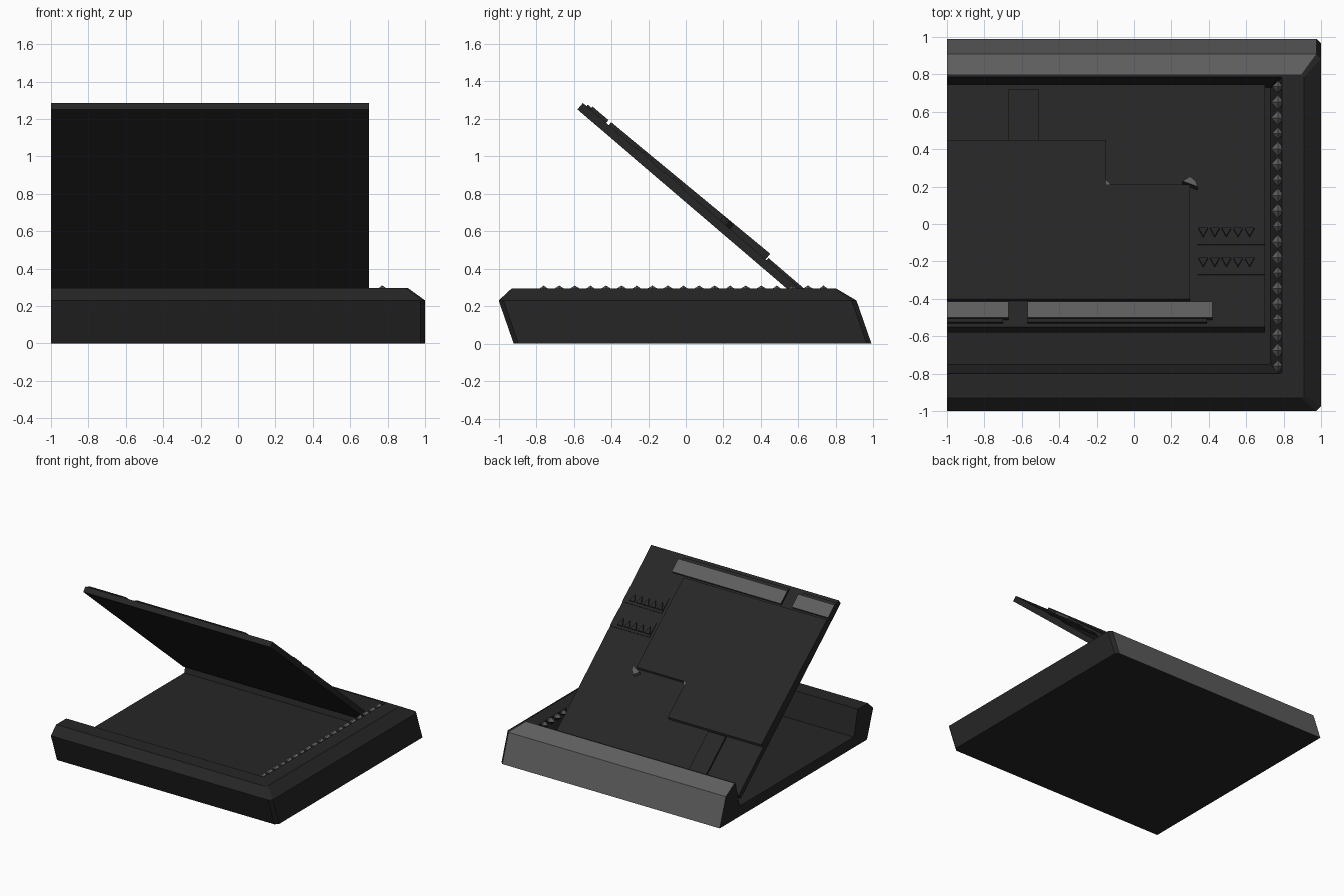
import bpy, bmesh, math
from mathutils import Vector

cube = bpy.data.objects.get("Cube")
if cube:
    bpy.data.objects.remove(cube, do_unlink=True)


def material(name, rgb):
    m = bpy.data.materials.new(name)
    m.use_nodes = True
    m.diffuse_color = (*rgb, 1)
    m.node_tree.nodes["Principled BSDF"].inputs["Base Color"].default_value = (*rgb, 1)
    return m


DARK = material("charcoal", (0.019, 0.019, 0.019))
GREY = material("mid grey", (0.11, 0.11, 0.11))


def finish(name, bm, grey_rule=None):
    """Turn a bmesh into a flat shaded object; faces passing the rule are grey."""
    bmesh.ops.recalc_face_normals(bm, faces=bm.faces)
    bm.normal_update()
    for f in bm.faces:
        f.material_index = int(bool(grey_rule and grey_rule(f)))
    mesh = bpy.data.meshes.new(name)
    bm.to_mesh(mesh)
    bm.free()
    mesh.materials.append(DARK)
    mesh.materials.append(GREY)
    obj = bpy.data.objects.new(name, mesh)
    bpy.context.collection.objects.link(obj)
    return obj


# Base tray: U-shaped sections lofted up the outside and down into the pocket
LEFT = -1.0


def section(bm, z, xr, front, back, c):
    pts = [(LEFT, front), (xr - c, front), (xr, front + c),
           (xr, back - c), (xr - c, back), (LEFT, back)]
    return [bm.verts.new((x, y, z)) for x, y in pts]


bm = bmesh.new()
rings = [section(bm, *level) for level in (
    (0, 1, -0.92, 0.99, 0.025),
    (0.23, 1, -1, 0.91, 0.025),
    (0.295, 0.91, -0.93, 0.8, 0.015),
    (0.295, 0.79, -0.8, 0.785, 0.005),
    (0.085, 0.73, -0.75, 0.73, 0.005))]
for a, b in zip(rings, rings[1:]):
    for i in range(5):
        bm.faces.new((a[i], a[i + 1], b[i + 1], b[i]))
bm.faces.new(rings[0])
bm.faces.new(rings[-1])
bm.faces.new([r[0] for r in rings] + [r[-1] for r in reversed(rings)])
# the sloped rear edge is grey
finish("base_tray", bm, lambda f: f.normal.y > 0.3 and f.normal.z > 0.3
       and f.calc_center_median().y > 0.82 and f.calc_center_median().x < 0.5)

# Row of small pointed teeth along the pocket rim
bm = bmesh.new()
for i in range(19):
    y = -0.76 + i * 0.083
    size = 0.04 if i % 3 else 0.034
    ring = [bm.verts.new(p) for p in ((0.77 - size * 0.9, y, 0.28), (0.77, y - size, 0.285),
                                      (0.77 + size * 0.8, y, 0.29), (0.77, y + size, 0.285))]
    top = bm.verts.new((0.77, y, 0.31))
    low = bm.verts.new((0.77, y, 0.25))
    for k in range(4):
        for tip in (top, low):
            bm.faces.new((ring[k], ring[(k + 1) % 4], tip))
finish("rim_teeth", bm, lambda f: f.normal.z > 0)

# Tilted lid: positions are plan x, plan y and height off the underside
TOP_Y, TOP_Z, SLOPE = -0.58, 1.25, 0.855
ANGLE = math.atan(SLOPE)
NORMAL = Vector((0, math.sin(ANGLE), math.cos(ANGLE)))
DOWN = Vector((0, math.cos(ANGLE), -math.sin(ANGLE)))


def on_lid(x, y, n):
    y0 = y - n * NORMAL.y
    return Vector((x, y0, TOP_Z - SLOPE * (y0 - TOP_Y))) + NORMAL * n


def lid_prism(name, outline, low, high, grey_rule=None):
    """Extrude a plan outline off the lid; high is a number or a function of y."""
    bm = bmesh.new()
    height = high if callable(high) else (lambda y: high)
    lower, upper = [], []
    for x, y in outline:
        n = height(y)
        p = on_lid(x, y, n)
        upper.append(bm.verts.new(p))
        lower.append(bm.verts.new(p - NORMAL * (n - low)))
    bm.faces.new(lower)
    bm.faces.new(upper)
    for i in range(len(outline)):
        j = (i + 1) % len(outline)
        bm.faces.new((lower[i], lower[j], upper[j], upper[i]))
    return finish(name, bm, grey_rule)


def rect(x0, x1, y0, y1):
    return [(x0, y0), (x1, y0), (x1, y1), (x0, y1)]


def faces_down(f):
    return f.normal.dot(DOWN) > 0.7


def faces_out(f):
    return f.normal.dot(NORMAL) > 0.7


lid_top = TOP_Y + 0.045 * NORMAL.y
lid_prism("lid_panel", rect(-1, 0.7, lid_top, 0.745), 0, 0.045)

# Raised stepped plate, thicker towards the hinge
lid_prism("stepped_plate",
          [(-1, -0.4), (0.3, -0.4), (0.3, 0.21), (-0.15, 0.21), (-0.15, 0.45), (-1, 0.45)],
          0.04, lambda y: 0.065 + 0.022 * (y + 0.4), faces_down)

# Pointed corner pieces at the step
for k, (x, y) in enumerate(((-0.16, 0.21), (0.3, 0.22))):
    lid_prism(f"step_point_{k + 1}", [(x - 0.04, y + 0.01), (x + 0.04, y - 0.02), (x + 0.03, y + 0.01),
                                      (x, y + 0.035)][::1 if k else -1],
              0.04, 0.075, lambda f: faces_out(f) or faces_down(f))

# Two bars near the free edge, each with a grey face and a dark ledge
for k, (x0, x1) in enumerate(((-1, -0.67), (-0.57, 0.42))):
    lid_prism(f"edge_bar_{k + 1}", rect(x0, x1, -0.5, -0.415), 0.04, 0.064,
              lambda f: faces_out(f) or faces_down(f))
    lid_prism(f"edge_ledge_{k + 1}", rect(x0, x1 - 0.03, -0.525, -0.5), 0.04, 0.055)

# Upright tab near the hinge
lid_prism("hinge_tab", rect(-0.67, -0.51, 0.44, 0.72), 0.04, 0.06)

# Two vent plates with a row of jagged fins
for k, y in enumerate((-0.11, -0.27)):
    lid_prism(f"vent_plate_{k + 1}", rect(0.34, 0.7, y, y + 0.1), 0.04, 0.05)
    for i in range(5):
        x = 0.37 + i * 0.062
        lid_prism(f"vent_fin_{k + 1}_{i + 1}", [(x - 0.025, y + 0.09), (x, y + 0.045), (x + 0.025, y + 0.09)],
                  0.045, 0.06)
